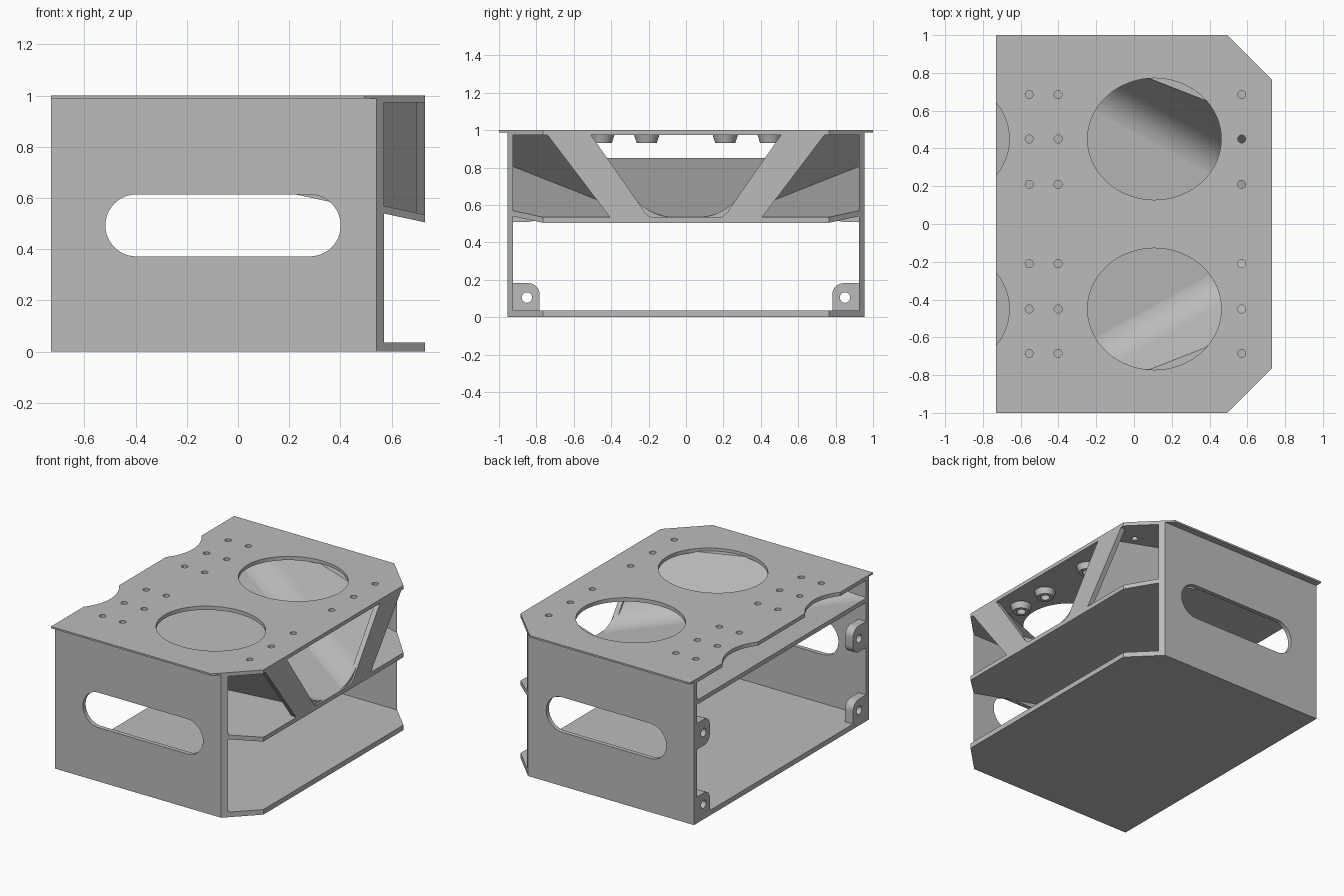
import bpy, bmesh
from math import sin, cos, pi
from mathutils import Vector

if "Cube" in bpy.data.objects:
    bpy.data.objects.remove(bpy.data.objects["Cube"], do_unlink=True)

grey = bpy.data.materials.new("plain_grey")
grey.use_nodes = True
grey.diffuse_color = (0.5, 0.5, 0.5, 1)
grey.node_tree.nodes["Principled BSDF"].inputs["Base Color"].default_value = (0.5, 0.5, 0.5, 1)

BACK, FRONT, WALL_IN, WALL_OUT = -0.73, 0.73, 0.925, 0.955
SLOPE = 0.216                      # rise of the shelf towards the open end


def prism(name, points, sweep):
    """Closed solid: a planar polygon swept along a vector."""
    bm = bmesh.new()
    face = bm.faces.new([bm.verts.new(p) for p in points])
    moved = bmesh.ops.extrude_face_region(bm, geom=[face])["geom"]
    bmesh.ops.translate(bm, vec=Vector(sweep),
                        verts=[v for v in moved if isinstance(v, bmesh.types.BMVert)])
    bmesh.ops.recalc_face_normals(bm, faces=bm.faces)
    mesh = bpy.data.meshes.new(name)
    bm.to_mesh(mesh)
    bm.free()
    mesh.materials.append(grey)
    obj = bpy.data.objects.new(name, mesh)
    bpy.context.collection.objects.link(obj)
    return obj


def block(name, x, y, z):
    return prism(name, [(x[0], y[0], z[0]), (x[1], y[0], z[0]), (x[1], y[1], z[0]), (x[0], y[1], z[0])],
                 (0, 0, z[1] - z[0]))


def ellipse(cx, cy, rx, ry, z, n):
    return [(cx + rx * cos(2 * pi * i / n), cy + ry * sin(2 * pi * i / n), z) for i in range(n)]


def apply_boolean(obj, cutters, operation="DIFFERENCE"):
    for c in cutters:
        c.hide_render = True
        mod = obj.modifiers.new("cut", "BOOLEAN")
        mod.operation, mod.object, mod.solver = operation, c, "EXACT"
    deps = bpy.context.evaluated_depsgraph_get()
    mesh = bpy.data.meshes.new_from_object(obj.evaluated_get(deps))
    obj.modifiers.clear()
    obj.data = mesh
    for c in cutters:
        bpy.data.objects.remove(c, do_unlink=True)


def smooth(obj):
    bpy.ops.object.select_all(action="DESELECT")
    obj.select_set(True)
    bpy.context.view_layer.objects.active = obj
    bpy.ops.object.shade_smooth_by_angle(angle=0.5)


def outline(half, z):
    """Plan outline with both front corners chamfered."""
    cx, cy = 1.495 - half, 0.765
    return [(BACK, -half, z), (cx, -half, z), (FRONT, -cy, z),
            (FRONT, cy, z), (cx, half, z), (BACK, half, z)]


# Floor and sloping shelf
prism("floor", outline(WALL_OUT, 0), (0, 0, 0.035))
shelf = prism("shelf", outline(WALL_IN, 0.505), (0, 0, 0.03))
for v in shelf.data.vertices:
    v.co.z += SLOPE * (FRONT - v.co.x)

# Top: thin overhanging lid with a thicker plate between the side walls
hole_rows = [s * y for y in (0.21, 0.45, 0.685) for s in (-1, 1)]
for name, half, z, t in (("top_lid", 1.0, 0.988, 0.012), ("top_plate", WALL_OUT, 0.974, 0.014)):
    top = prism(name, outline(half, z), (0, 0, t))
    cutters = []
    for s in (-1, 1):
        for cx in (0.108, -1.014):
            cutters.append(prism("opening_cutter", ellipse(cx, s * 0.45, 0.354, 0.322, 0.9, 72), (0, 0, 0.2)))
    for x in (-0.555, -0.402, 0.57):
        for y in hole_rows:
            cutters.append(prism("screw_cutter", ellipse(x, y, 0.021, 0.021, 0.9, 20), (0, 0, 0.2)))
    apply_boolean(top, cutters)
    smooth(top)

# Flared screw bosses below the top
for y in hole_rows:
    if abs(y) < 0.5:
        boss = prism("screw_boss", ellipse(0.57, y, 0.054, 0.054, 0.932, 32), (0, 0, 0.043))
        for v in boss.data.vertices:
            if v.co.z > 0.95:
                v.co.x += (v.co.x - 0.57) * 0.25
                v.co.y += (v.co.y - y) * 0.25
        apply_boolean(boss, [prism("screw_cutter", ellipse(0.57, y, 0.03, 0.03, 0.9, 20), (0, 0, 0.2))])
        smooth(boss)

for s, side in ((-1, "front"), (1, "back")):
    # Side wall with a long rounded slot
    wall = prism(side + "_wall",
                 [(BACK, s * WALL_OUT, 0), (0.54, s * WALL_OUT, 0), (0.57, s * WALL_IN, 0), (BACK, s * WALL_IN, 0)],
                 (0, 0, 0.988))
    slot = []
    for cx, start in ((0.28, -pi / 2), (-0.397, pi / 2)):
        for i in range(25):
            a = start + pi * i / 24
            slot.append((cx + 0.121 * cos(a), s * 0.8, 0.493 + 0.121 * sin(a)))
    apply_boolean(wall, [prism("slot_cutter", slot, (0, s * 0.3, 0))])
    smooth(wall)

    # Slanted strut beside the central window
    strut = [(0.745, 0.98), (0.403, 0.53), (0.165, 0.53), (0.195, 0.539), (0.222, 0.562),
             (0.25, 0.605), (0.512, 0.98)]
    prism(side + "_strut", [(FRONT, s * y, z) for y, z in strut], (-0.035, 0, 0))

    # Leaning inner wall that blends into the shelf with a curved fillet
    a, b, c = Vector((0.06, 0.534)), Vector((0.2, 0.534)), Vector((0.29, 0.66))
    inner = [a * (1 - t) ** 2 + b * 2 * t * (1 - t) + c * t * t for t in [i / 14 for i in range(15)]]
    section = inner + [Vector((0.533, 1.0)), Vector((0.575, 1.0)), Vector((0.235, 0.525)), Vector((0.06, 0.525))]
    run = 1.46
    panel = prism(side + "_leaning_wall", [(FRONT - 0.005, s * p.x, p.y) for p in section],
                  (-run, s * run * 0.546, run * SLOPE))
    apply_boolean(panel, [block("trim_box", (BACK, 0.72), (-0.93, 0.93), (0.4, 0.98))], "INTERSECT")
    smooth(panel)

    # Rounded mounting tabs at the open end
    for level, low, high in (("lower", 0.0, 0.182), ("upper", 0.51, 0.69)):
        r, edge, mid = 0.06, 0.782, (0.105 if low == 0 else 0.6)
        tab = [(0.93, low)]
        if low == 0:
            tab.append((edge, low))
        else:
            tab += [(edge + r - r * sin(i * pi / 16), low + r - r * cos(i * pi / 16)) for i in range(9)]
        tab += [(edge + r - r * cos(i * pi / 16), high - r + r * sin(i * pi / 16)) for i in range(9)]
        tab.append((0.93, high))
        lug = prism(side + "_" + level + "_tab", [(BACK, s * y, z) for y, z in tab], (0.06, 0, 0))
        bore = [(-0.8, s * 0.85 + y, mid + z) for y, z, _ in ellipse(0, 0, 0.028, 0.028, 0, 24)]
        apply_boolean(lug, [prism("bore_cutter", bore, (0.3, 0, 0))])
        smooth(lug)
